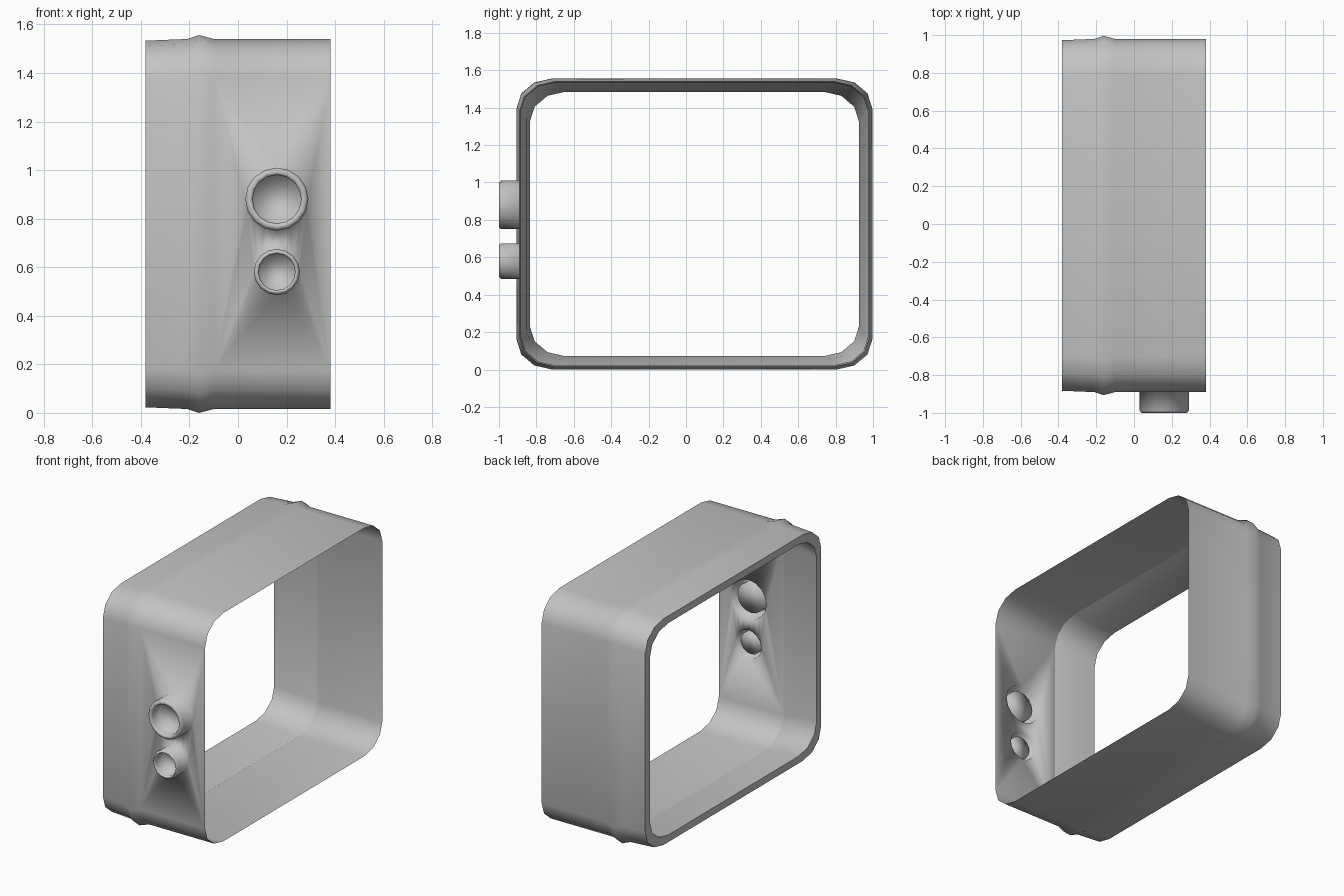
import bpy, bmesh, math
from mathutils import Vector

cube = bpy.data.objects.get("Cube")
if cube:
    bpy.data.objects.remove(cube, do_unlink=True)

grey = bpy.data.materials.new("light grey")
grey.use_nodes = True
color = (0.55, 0.55, 0.55, 1)
grey.diffuse_color = color
grey.node_tree.nodes["Principled BSDF"].inputs["Base Color"].default_value = color

CY, CZ = 0.045, 0.778          # centre of the rounded opening
HY, HZ = 0.935, 0.762          # half sizes of the main wall
RY, RZ = 0.19, 0.16            # corner radii
bm = bmesh.new()


def rounded_ring(x, offset):
    """Rounded rectangle across x, grown by offset."""
    verts = []
    for quarter in range(4):
        for step in range(4):
            a = math.radians(90 * quarter + 30 * step)
            sy = 1 if quarter in (0, 3) else -1
            sz = 1 if quarter in (0, 1) else -1
            y = CY + sy * (HY + offset - RY) + RY * math.cos(a)
            z = CZ + sz * (HZ + offset - RZ) + RZ * math.sin(a)
            verts.append(bm.verts.new((x, y, z)))
    return verts


def circle(cx, cz, radius, y, sides=16):
    return [bm.verts.new((cx + radius * math.cos(2 * math.pi * i / sides), y,
                          cz + radius * math.sin(2 * math.pi * i / sides)))
            for i in range(sides)]


def bridge(a, b):
    n = len(a)
    return [bm.faces.new((a[i], a[(i + 1) % n], b[(i + 1) % n], b[i])) for i in range(n)]


def ring_edges(ring):
    return [bm.edges.get((ring[i], ring[(i + 1) % len(ring)])) for i in range(len(ring))]


# Thin wall, raised bead, thick end rim and tapering inner lip
profile = [(0.38, 0), (-0.10, 0), (-0.16, 0.016), (-0.21, 0), (-0.38, -0.007),
           (-0.38, -0.055), (-0.22, -0.036), (-0.10, -0.003)]
rings = [rounded_ring(x, off) for x, off in profile]
for a, b in zip(rings, rings[1:]):
    bridge(a, b)
for ring in rings[4:6]:
    for e in ring_edges(ring):
        e.smooth = False

# Front panel is opened up so the two ports can be welded in
bm.faces.ensure_lookup_table()
panel = max((f for f in bm.faces if f.calc_center_median().y < -0.8), key=lambda f: f.calc_area())
border = list(panel.edges)
bmesh.ops.delete(bm, geom=[panel], context="FACES_ONLY")

# Ports: outer sleeve, rounded rim, inner sleeve and closed bottom
for cz, outer, inner in ((0.88, 0.13, 0.10), (0.58, 0.095, 0.075)):
    section = [(outer, CY - HY), (outer, -0.988), (outer - 0.01, -1.0),
               (inner + 0.006, -1.0), (inner, -0.988), (inner, -0.915)]
    port = [circle(0.16, cz, r, y) for r, y in section]
    for a, b in zip(port, port[1:]):
        bridge(a, b)
    bm.faces.new(port[-1])
    border += ring_edges(port[0])
bmesh.ops.triangle_fill(bm, edges=border, use_beauty=True, normal=Vector((0, -1, 0)))

# Consistent outward normals
bmesh.ops.recalc_face_normals(bm, faces=bm.faces)
bm.normal_update()
top = max(bm.faces, key=lambda f: f.calc_center_median().z + f.calc_area())
if top.normal.z < 0:
    bmesh.ops.reverse_faces(bm, faces=bm.faces)
for f in bm.faces:
    f.smooth = True

mesh = bpy.data.meshes.new("frame_shell")
bm.to_mesh(mesh)
bm.free()
mesh.materials.append(grey)
shell = bpy.data.objects.new("frame_shell", mesh)
bpy.context.collection.objects.link(shell)
